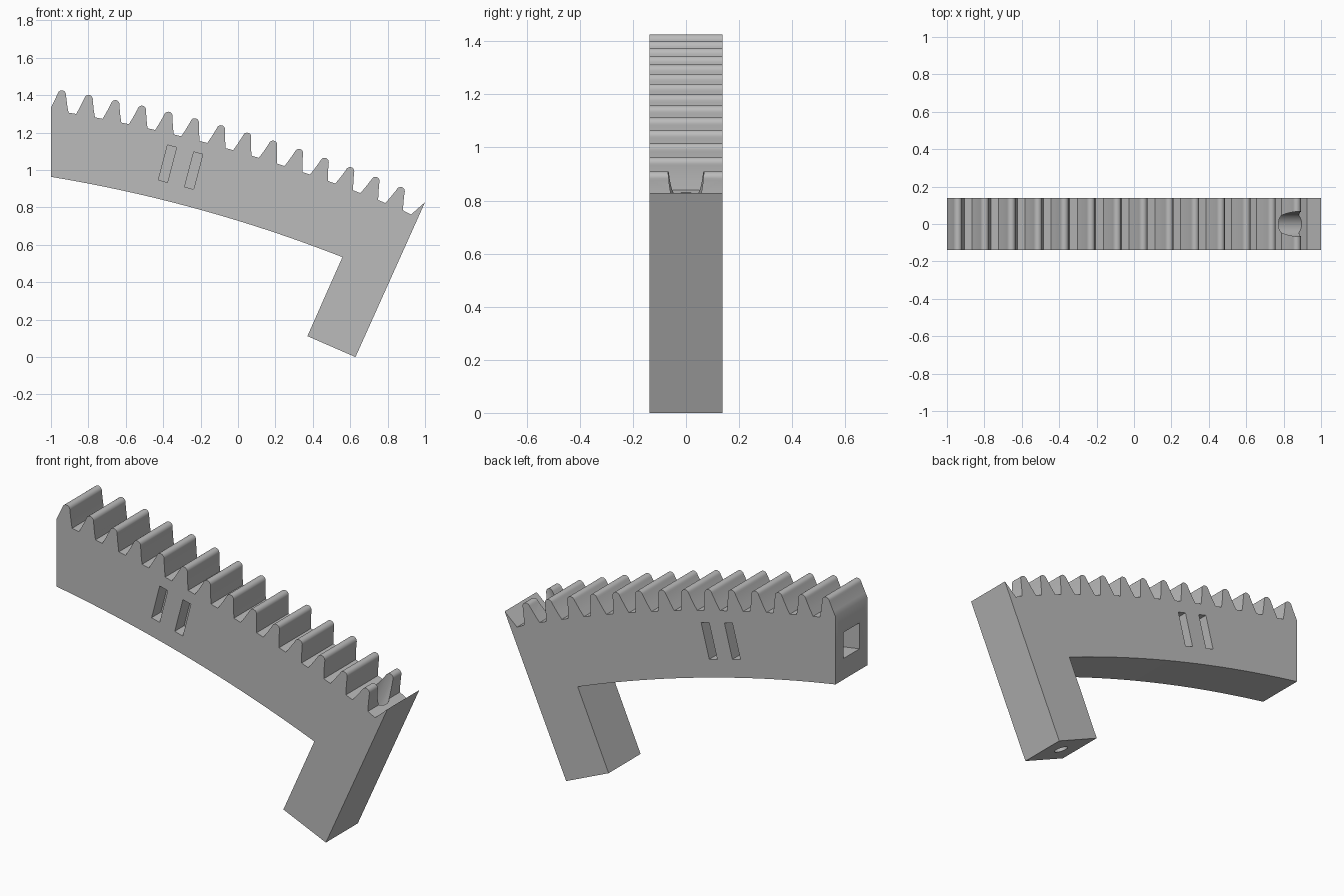
import bpy
import bmesh
from math import sin, cos, pi, radians
from mathutils import Vector

old = bpy.data.objects.get("Cube")
if old:
    bpy.data.objects.remove(old, do_unlink=True)

HALF = 0.138                       # half thickness
CENTRE = Vector((-2.259, -6.647))  # centre of the gear arc (x, z)
TIP_R, UNDER_R = 8.18, 7.714
TEETH, FIRST, STEP = 14, 9.29, 1.02

grey = bpy.data.materials.new("plain_grey")
grey.use_nodes = True
colour = (0.5, 0.5, 0.5, 1)
grey.diffuse_color = colour
grey.node_tree.nodes["Principled BSDF"].inputs["Base Color"].default_value = colour


def polar(degrees, radius, along=0.0):
    """Point on the arc, angle measured clockwise from straight up."""
    a = radians(degrees)
    return CENTRE + Vector((sin(a), cos(a))) * radius + Vector((cos(a), -sin(a))) * along


# Underside curve, left to right, up to the arm
profile = [polar(9.392 + (21.42 - 9.392) * i / 32, UNDER_R) for i in range(33)]

# Arm outline and the cut-off last flank
profile += [Vector(p) for p in ((0.371, 0.112), (0.628, 0), (1, 0.828), (0.925, 0.762))]

# Rounded rack teeth, right to left
tooth = [(0.051, -0.112), (0.038, -0.075)]
tooth += [(0.023 * cos(pi * i / 10), -0.024 + 0.024 * sin(pi * i / 10)) for i in range(11)]
tooth += [(-0.038, -0.075), (-0.051, -0.112)]
for n in reversed(range(TEETH)):
    for along, height in tooth:
        p = polar(FIRST + n * STEP, TIP_R + height, along)
        if p.x < -1:
            p = Vector((-1, p.y + 0.012))
        profile.append(p)

# Extrude the outline into the solid sector
bm = bmesh.new()
face = bm.faces.new([bm.verts.new((p.x, -HALF, p.y)) for p in profile])
moved = bmesh.ops.extrude_face_region(bm, geom=[face])["geom"]
bmesh.ops.translate(bm, vec=(0, 2 * HALF, 0),
                    verts=[v for v in moved if isinstance(v, bmesh.types.BMVert)])
bmesh.ops.recalc_face_normals(bm, faces=bm.faces)
mesh = bpy.data.meshes.new("toothed_sector")
bm.to_mesh(mesh)
bm.free()
sector = bpy.data.objects.new("toothed_sector", mesh)
bpy.context.collection.objects.link(sector)
mesh.materials.append(grey)


def cut(cutter):
    """Subtract the cutter from the sector, then drop it."""
    cutter.hide_render = True
    cutter.data.materials.append(grey)
    mod = sector.modifiers.new("cut", "BOOLEAN")
    mod.operation, mod.solver, mod.object = "DIFFERENCE", "EXACT", cutter
    bpy.ops.object.select_all(action="DESELECT")
    sector.select_set(True)
    bpy.context.view_layer.objects.active = sector
    bpy.ops.object.modifier_apply(modifier=mod.name)
    bpy.data.objects.remove(cutter, do_unlink=True)


def box(centre, size, tilt):
    bpy.ops.mesh.primitive_cube_add(size=1, location=centre, rotation=(0, radians(tilt), 0))
    ob = bpy.context.object
    ob.scale = size
    bpy.context.view_layer.update()
    return ob


# Slanted slot pockets on both faces
for x, z in ((-0.377, 1.034), (-0.237, 0.997)):
    for side in (-1, 1):
        cut(box((x, side * HALF, z), (0.05, 0.16, 0.193), 14.7))

# Square socket in the left end
cut(box((-1, 0, 1.15), (0.8, 0.14, 0.14), 9))

# Screw hole along the arm: narrow shaft and wide upper bore
lean = radians(24.1)
axis = Vector((sin(lean), 0, cos(lean)))
foot = Vector((0.5, 0, 0.056))
for radius, start, end in ((0.037, -0.2, 0.5), (0.068, 0.3, 1.2)):
    bpy.ops.mesh.primitive_cylinder_add(vertices=48, radius=radius, depth=end - start,
                                        location=foot + axis * (start + end) / 2,
                                        rotation=(0, lean, 0))
    cut(bpy.context.object)

# Smooth tooth tips and bores, crisp edges elsewhere
bpy.ops.object.shade_smooth_by_angle(angle=radians(28))
